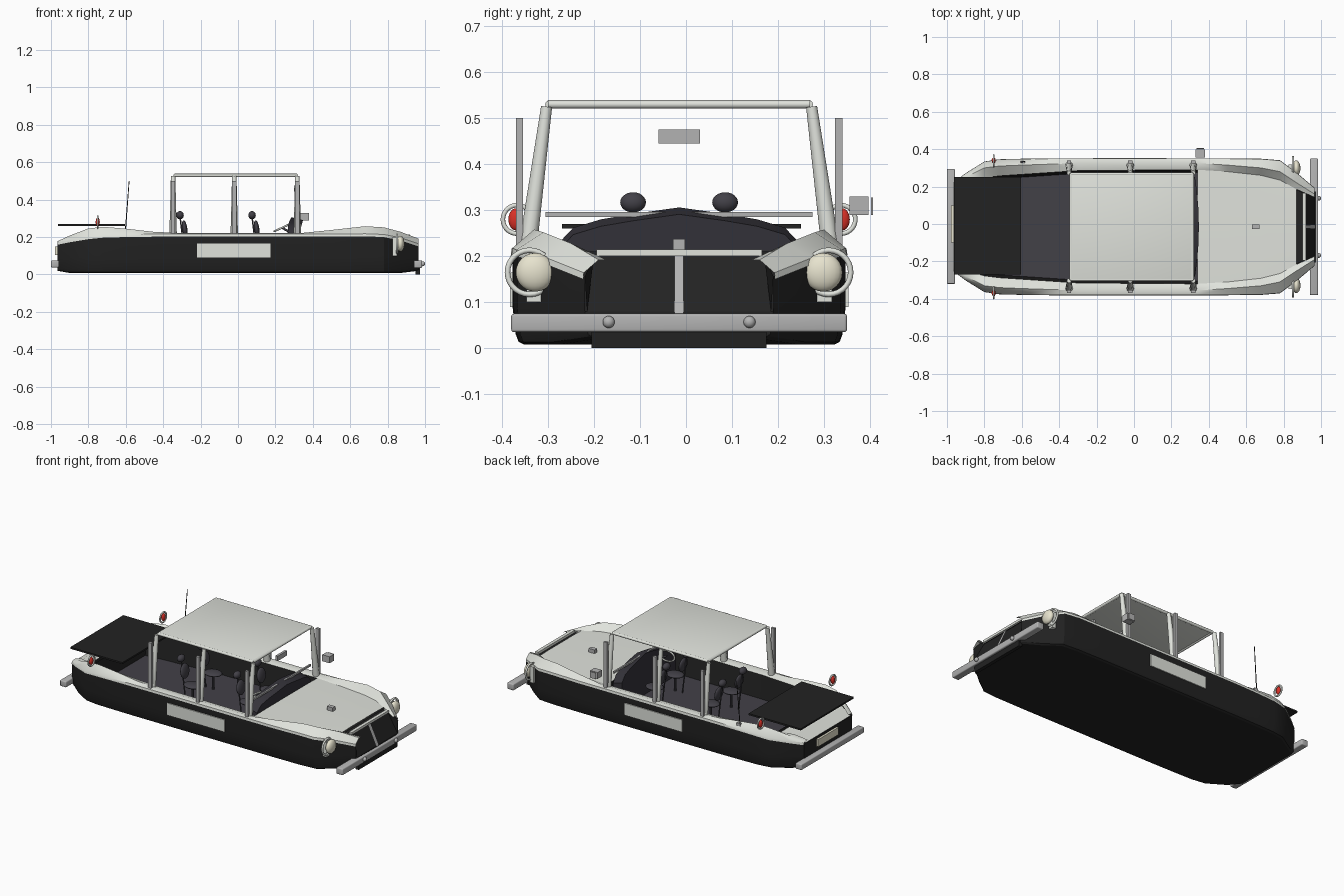
import bpy, bmesh, math
from mathutils import Vector, Matrix

if "Cube" in bpy.data.objects:
    bpy.data.objects.remove(bpy.data.objects["Cube"])

Y0 = -0.015   # centre line of the body
FLOOR = 0.07  # cabin floor height


def mat(name, c):
    m = bpy.data.materials.new(name)
    m.diffuse_color = (*c, 1)
    m.use_nodes = True
    m.node_tree.nodes["Principled BSDF"].inputs["Base Color"].default_value = m.diffuse_color
    return m


BLACK = mat("black", (0.016, 0.016, 0.016))
WHITE = mat("off_white", (0.75, 0.77, 0.72))
DARK = mat("interior", (0.055, 0.052, 0.064))
DASH = mat("dash_dark", (0.035, 0.033, 0.042))
CREAM = mat("lamp_cream", (0.8, 0.77, 0.62))
RED = mat("lamp_red", (0.7, 0.03, 0.02))
GREY = mat("metal_grey", (0.45, 0.45, 0.45))


def finish(name, bm, m, smooth=None):
    bmesh.ops.recalc_face_normals(bm, faces=bm.faces)
    me = bpy.data.meshes.new(name)
    bm.to_mesh(me)
    bm.free()
    ob = bpy.data.objects.new(name, me)
    bpy.context.collection.objects.link(ob)
    me.materials.append(m)
    if smooth:
        bpy.ops.object.select_all(action='DESELECT')
        ob.select_set(True)
        bpy.context.view_layer.objects.active = ob
        bpy.ops.object.shade_smooth_by_angle(angle=math.radians(smooth))
    return ob


def box(name, x, y, z, m=GREY, bevel=0):
    bm = bmesh.new()
    size = [abs(r[1] - r[0]) for r in (x, y, z)]
    mid = [(r[1] + r[0]) / 2 for r in (x, y, z)]
    bmesh.ops.create_cube(bm, size=1, matrix=Matrix.Translation(mid) @ Matrix.Diagonal((*size, 1)))
    if bevel:
        bmesh.ops.bevel(bm, geom=bm.edges[:], offset=bevel, segments=3, affect='EDGES', profile=0.5)
    return finish(name, bm, m, 40 if bevel else None)


def ball(name, c, r, m, tilt=0):
    bm = bmesh.new()
    bmesh.ops.create_uvsphere(bm, u_segments=20, v_segments=12, radius=1,
                              matrix=Matrix.Translation(c) @ Matrix.Rotation(tilt, 4, 'Y') @ Matrix.Diagonal((*r, 1)))
    return finish(name, bm, m, 60)


def rod(name, a, b, r1, r2, m, n=12):
    a, b = Vector(a), Vector(b)
    bm = bmesh.new()
    q = (b - a).to_track_quat('Z', 'Y').to_matrix().to_4x4()
    bmesh.ops.create_cone(bm, cap_ends=True, segments=n, radius1=r1, radius2=r2, depth=(b - a).length,
                          matrix=Matrix.Translation((a + b) / 2) @ q)
    return finish(name, bm, m, 40)


def ring(name, c, R, r, rot, m):
    bpy.ops.mesh.primitive_torus_add(location=c, rotation=rot, major_radius=R, minor_radius=r,
                                     major_segments=28, minor_segments=8)
    ob = bpy.context.object
    ob.name = name
    ob.data.materials.append(m)
    bpy.ops.object.shade_smooth_by_angle(angle=math.radians(60))


def loft(name, secs, m, caps=False, smooth=None):
    """Skin half sections (x, y, z) on both sides of the centre line."""
    bm = bmesh.new()
    for s in (1, -1):
        rows = [[bm.verts.new((x, Y0 + s * y, z)) for x, y, z in sec] for sec in secs]
        for a, b in zip(rows, rows[1:]):
            for i in range(len(a) - 1):
                bm.faces.new((a[i], a[i + 1], b[i + 1], b[i]))
        if caps:
            for row, sec in ((rows[0], secs[0]), (rows[-1], secs[-1])):
                top = bm.verts.new((sec[-1][0], Y0, sec[-1][2]))
                bm.faces.new(row + [top])
    bmesh.ops.remove_doubles(bm, verts=bm.verts, dist=1e-5)
    return finish(name, bm, m, smooth)


# Stations: x, outer y, outer z, crest y, crest z, inner y
ST = [(-.965, .235, .165, .222, .178, .2), (-.9, .283, .178, .265, .208, .235),
      (-.8, .345, .195, .315, .246, .262), (-.72, .357, .203, .325, .255, .272),
      (-.6, .36, .206, .33, .245, .28), (-.45, .362, .208, .335, .228, .29),
      (-.3, .362, .208, .34, .222, .3), (.34, .362, .208, .34, .222, .305),
      (.5, .362, .208, .33, .238, .295), (.68, .36, .21, .315, .258, .275),
      (.78, .352, .206, .295, .252, .25), (.87, .285, .188, .235, .228, .2),
      (.965, .205, .156, .175, .192, .158)]

# Hull, with the nose cut back below the grille
hull = []
for x, yo, zo, *_ in ST:
    lift = .012 if abs(x) > .95 else 0
    yb = yo - .025
    hull.append([(x, 0, .008 + lift), (x, yb, .008 + lift), (x, yb + .012, .014 + lift), (x, yb + .018, .03),
                 (x, yo, .09), (x, yo, zo)])
loft("hull", hull, BLACK, smooth=25)
loft("hull_tail", [[(-.965, 0, z), (-.965, y, z)] for y, z in ((.21, .02), (.228, .03), (.235, .09), (.235, .165))], BLACK)
loft("hull_bow", [[(.965, 0, z), (.965, y, z)] for y, z in ((.18, .02), (.198, .03), (.205, .08))], BLACK)
loft("grille_panel", [[(.965, 0, .08), (.965, .2, .08), (.965, .205, .156)],
                      [(.905, 0, .2), (.905, .19, .2), (.93, .185, .2)]], BLACK)

# Fenders with rolled crest
loft("fenders", [[(x, yo + .004, zo - .006), (x, yo + .002, zo + .008), (x, yc, zc), (x, yi, min(zc, .212))]
                 for x, yo, zo, yc, zc, yi in ST], WHITE, smooth=35)

# Hood, recessed vent and tail deck
loft("hood", [[(s[0], 0, .214), (s[0], s[5] * .6, .214), (s[0], s[5], .212)] for s in ST[7:12]], WHITE, smooth=40)
loft("nose_vent", [[(x, 0, .2), (x, y, .2)] for x, y in ((.865, .2), (.91, .18))], BLACK)
loft("tail_deck", [[(x, 0, z), (x, y, z)] for x, y, z in ((-.965, .22, .167), (-.9, .237, .2), (-.82, .255, .21))], WHITE)

# Cabin tub: inner walls, floor, rear wall
cab = [s for s in ST if -.85 < s[0] < .4]
loft("cabin_walls", [[(s[0], s[5] + .002, .212), (s[0], s[5] - .015, FLOOR)] for s in cab], BLACK)
loft("cabin_floor", [[(s[0], 0, FLOOR), (s[0], s[5] - .015, FLOOR)] for s in cab], DARK)
for x, y in ((-.8, .262), (.34, .305)):
    loft("cabin_end_wall", [[(x, 0, z), (x, y, z)] for z in (FLOOR, .21)], BLACK)

# Grille trim and bow plate
box("grille_top_bar", (.9, .92), (Y0 - .18, Y0 + .18), (.2, .215), WHITE)
loft("grille_centre_strip", [[(.97, 0, .075), (.97, .01, .075)], [(.91, 0, .202), (.91, .01, .202)]], GREY)
box("bow_plate", (.95, .972), (Y0 - .19, Y0 + .19), (0, .075), BLACK)

# Bumpers
box("front_bumper", (.94, .985), (-.38, .35), (.035, .075), GREY, .006)
box("rear_bumper", (-1, -.957), (-.32, .295), (.038, .075), GREY, .006)
for s in (1, -1):
    ball("bumper_stud", (.988, Y0 + s * .153, .057), (.012, .013, .013), GREY)

# Boot lid and plates
box("boot_lid", (-.963, -.605), (-.27, .25), (.26, .27), BLACK)
box("rear_plate", (-.978, -.962), (-.1, .1), (.105, .15), CREAM)

for s in (1, -1):
    box("side_plate", (-.22, .175), (Y0 + s * .36, Y0 + s * .368), (.09, .165), WHITE)
    # Lamps and their hoops
    ball("headlight", (.868, Y0 + s * .313, .165), (.022, .042, .042), CREAM)
    ring("headlight_hoop", (.85, Y0 + s * .325, .165), .048, .006, (0, math.pi / 2, 0), WHITE)
    box("headlight_mount", (.825, .85), (Y0 + s * .27, Y0 + s * .332), (.1, .2), WHITE)
    ball("tail_lamp", (-.75, Y0 + s * .355, .28), (.011, .016, .024), RED)
    ring("tail_lamp_hoop", (-.75, Y0 + s * .352, .28), .031, .005, (0, math.pi / 2, 0), WHITE)
    # Roof pillars with outer posts
    for x in (-.347, -.02, .317):
        rod("roof_pillar", (x, Y0 + s * .33, .21), (x, Y0 + s * .288, .525), .02, .012, WHITE)
        box("outer_post", (x - .011, x + .011), (Y0 + s * .339, Y0 + s * .355), (.21, .5), GREY)

# Roof sheet with tube frame
box("roof", (-.34, .315), (-.3, .27), (.526, .538), WHITE, .004)
for x in (-.337, .312):
    rod("roof_cross_tube", (x, -.3, .53), (x, .27, .53), .009, .009, WHITE)
for y in (-.297, .267):
    rod("roof_side_tube", (-.34, y, .53), (.315, y, .53), .009, .009, WHITE)

# Dashboard: humped prism bulging forward
bm = bmesh.new()
half = [(.265, FLOOR), (.265, .225), (.23, .262), (.17, .28), (.1, .292), (0, .306)]
prof = half + [(-y, z) for y, z in reversed(half[:-1])]
back = [bm.verts.new((.265 + .02 * (1 - abs(y) / .27), Y0 + y, z)) for y, z in prof]
front = [bm.verts.new((.325 + .022 * (1 - (y / .27) ** 2), Y0 + y, z - .015)) for y, z in prof]
bm.faces.new(back)
bm.faces.new(front)
for i in range(len(prof)):
    j = (i + 1) % len(prof)
    bm.faces.new((back[i], back[j], front[j], front[i]))
finish("dashboard", bm, DASH, 30)

# Steering wheel
ring("steering_wheel", (.235, -.15, .25), .045, .005, (0, math.radians(-25), 0), WHITE)
rod("steering_column", (.235, -.15, .25), (.29, -.15, .22), .006, .006, DARK)

# Seats: head, back, cushion, stem
for x in (-.31, .075):
    for y in (Y0 - .1, Y0 + .1):
        ball("seat_headrest", (x, y, .317), (.02, .028, .022), DARK)
        ball("seat_back", (x + .025, y, .245), (.014, .04, .045), DARK, math.radians(-8))
        ball("seat_cushion", (x + .08, y, .17), (.055, .045, .014), DARK)
        rod("seat_stem", (x + .03, y, FLOOR), (x, y, .31), .004, .004, DARK, 8)
        rod("seat_post", (x + .08, y, FLOOR), (x + .08, y, .17), .008, .008, DARK, 8)

# Windscreen bar, mirrors, antenna, hood ornament
box("windscreen_bar", (.3, .31), (-.305, .275), (.285, .296), GREY)
box("inside_mirror", (.3, .315), (-.06, .03), (.445, .475), GREY)
box("side_mirror", (.33, .38), (.355, .397), (.29, .33), GREY)
box("side_mirror_glass", (.335, .375), (.402, .406), (.29, .328), GREY)
rod("antenna", (-.603, .33, .22), (-.582, .335, .5), .003, .002, BLACK, 6)
box("antenna_base", (-.608, -.582), (.325, .337), (.215, .24), GREY)
box("hood_ornament", (.63, .67), (-.028, -.002), (.214, .237), GREY)
